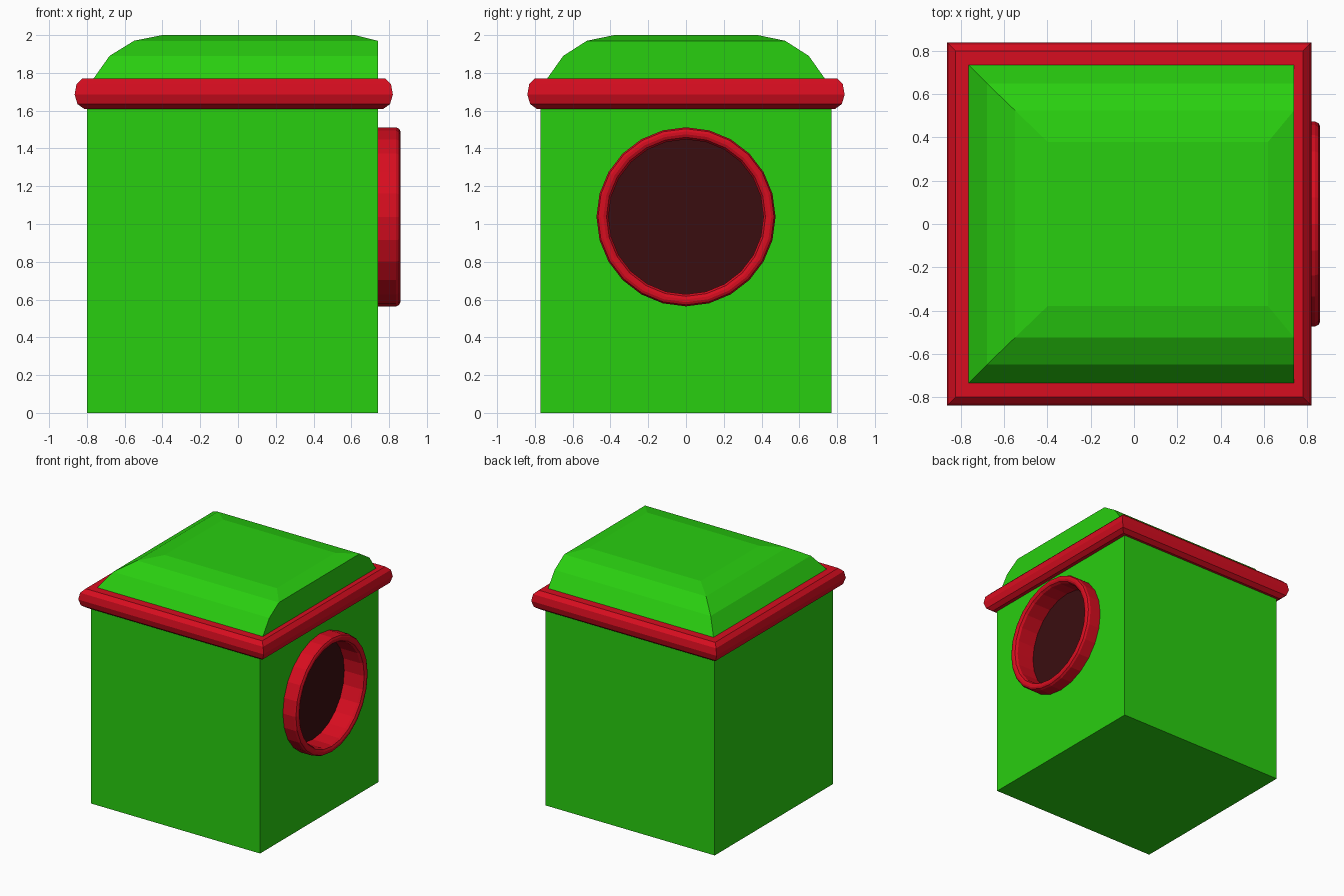
import bpy, bmesh, math

if "Cube" in bpy.data.objects:
    bpy.data.objects.remove(bpy.data.objects["Cube"])

GREEN = (0.022, 0.62, 0.005, 1)
RED = (0.68, 0.004, 0.014, 1)
DARK = (0.042, 0.004, 0.005, 1)
HOLE_Z = 1.038
SIDES = 24


def material(name, color):
    m = bpy.data.materials.new(name)
    m.diffuse_color = color
    m.use_nodes = True
    m.node_tree.nodes["Principled BSDF"].inputs["Base Color"].default_value = m.diffuse_color
    return m


def loft(name, loops, mat, closed=False):
    """Skin equal-sized vertex loops; cap the ends, or join last to first."""
    bm = bmesh.new()
    rows = [[bm.verts.new(p) for p in loop] for loop in loops]
    n = len(rows[0])
    pairs = list(zip(rows, rows[1:]))
    if closed:
        pairs.append((rows[-1], rows[0]))
    else:
        bm.faces.new(rows[0])
        bm.faces.new(rows[-1])
    for a, b in pairs:
        for i in range(n):
            j = (i + 1) % n
            bm.faces.new((a[i], a[j], b[j], b[i]))
    bmesh.ops.recalc_face_normals(bm, faces=bm.faces)
    me = bpy.data.meshes.new(name)
    bm.to_mesh(me)
    bm.free()
    ob = bpy.data.objects.new(name, me)
    bpy.context.collection.objects.link(ob)
    me.materials.append(mat)
    return ob


def rect(x0, x1, y, z):
    return [(x0, -y, z), (x1, -y, z), (x1, y, z), (x0, y, z)]


def circle(x, r):
    """Ring of points around the opening's axis, which runs along x."""
    return [(x, r * math.sin(a), HOLE_Z + r * math.cos(a))
            for a in (2 * math.pi * i / SIDES for i in range(SIDES))]


green = material("green", GREEN)
red = material("red", RED)
dark = material("dark_interior", DARK)

# Box body with the rounded roof; the wall with the opening stays upright
body = loft("body", [
    rect(-0.80, 0.74, 0.77, 0.0),
    rect(-0.80, 0.74, 0.77, 1.72),
    rect(-0.765, 0.74, 0.735, 1.77),
    rect(-0.68, 0.74, 0.65, 1.89),
    rect(-0.55, 0.74, 0.525, 1.97),
    rect(-0.40, 0.62, 0.38, 2.0),
], green)

# Shallow round recess in the right wall
cutter = loft("recess_cutter", [circle(0.67, 0.43), circle(0.9, 0.43)], dark)
cutter.hide_render = True
mod = body.modifiers.new("recess", "BOOLEAN")
mod.operation = "DIFFERENCE"
mod.solver = "EXACT"
mod.object = cutter
bpy.context.view_layer.objects.active = body
bpy.ops.object.modifier_apply(modifier=mod.name)
bpy.data.objects.remove(cutter)

# Mitred trim around the eaves: (outward offset, height)
trim_profile = [(-0.04, 1.61), (0.03, 1.61), (0.065, 1.635), (0.08, 1.685),
                (0.07, 1.74), (0.04, 1.77), (-0.04, 1.77)]
loft("eaves_trim", [rect(-0.785 - d, 0.74 + d, 0.76 + d, z)
                    for d, z in trim_profile], red, closed=True)

# Raised round frame of the opening: (x, radius)
frame_profile = [(0.675, 0.41), (0.835, 0.41), (0.853, 0.421), (0.86, 0.437),
                 (0.86, 0.452), (0.853, 0.466), (0.837, 0.474),
                 (0.735, 0.474), (0.735, 0.45), (0.675, 0.429)]
loft("opening_frame", [circle(x, r) for x, r in frame_profile], red, closed=True)

# Dark panel at the back of the opening
loft("opening_back", [circle(0.665, 0.425), circle(0.68, 0.425)], dark)
